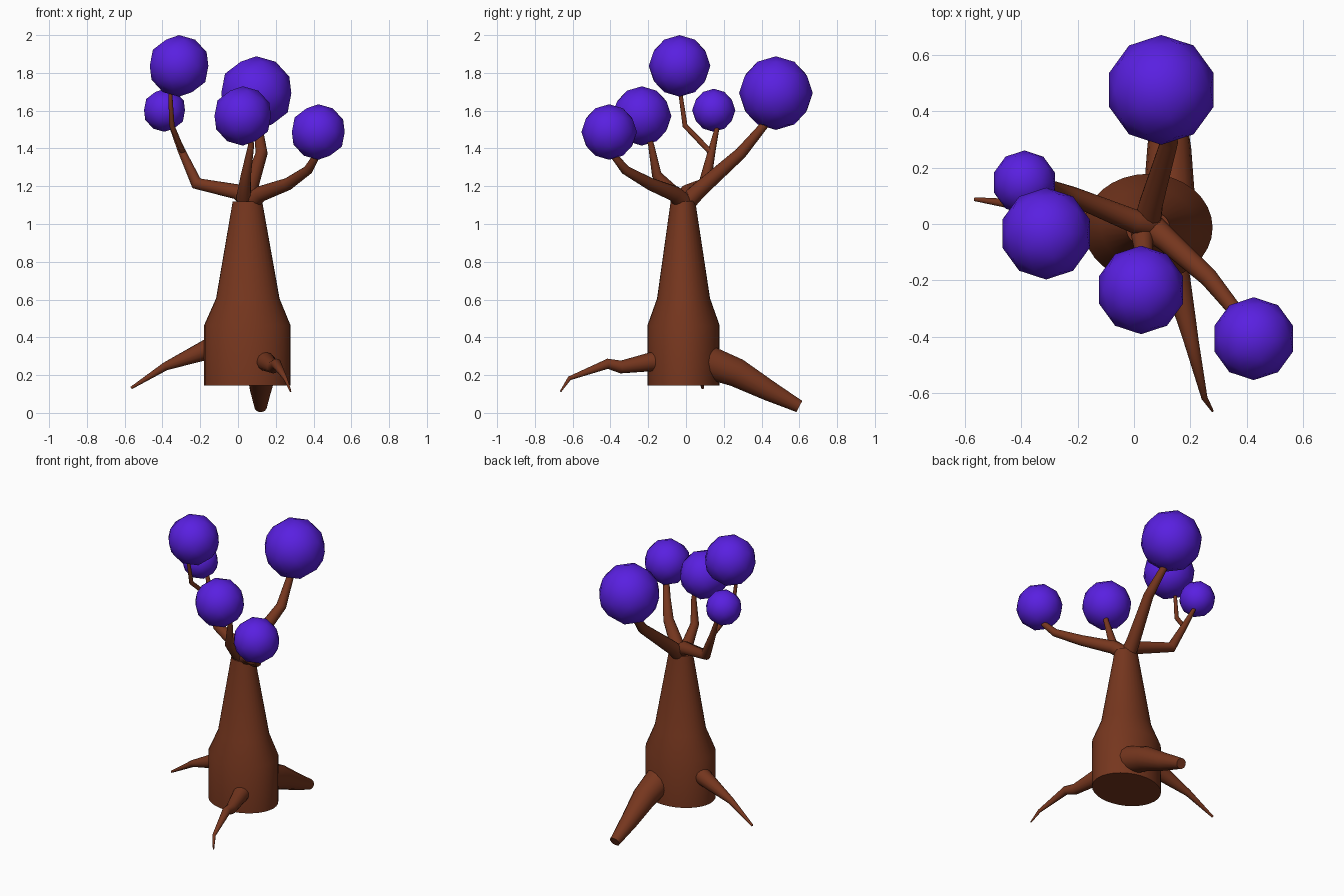
import bpy, bmesh, math
from mathutils import Vector


def material(name, color):
    m = bpy.data.materials.new(name)
    m.diffuse_color = color
    return m


BARK = material("bark", (0.18, 0.037, 0.013, 1))
LEAF = material("foliage", (0.10, 0.014, 0.75, 1))


def finish(bm, name, mat, angle):
    bmesh.ops.recalc_face_normals(bm, faces=bm.faces)
    me = bpy.data.meshes.new(name)
    bm.to_mesh(me)
    bm.free()
    me.materials.append(mat)
    ob = bpy.data.objects.new(name, me)
    bpy.context.collection.objects.link(ob)
    bpy.ops.object.select_all(action='DESELECT')
    ob.select_set(True)
    bpy.context.view_layer.objects.active = ob
    bpy.ops.object.shade_smooth_by_angle(angle=math.radians(angle))


def limb(name, path, sides=14, squash=1.0):
    """Tapered tube through (x, y, z, radius) points, capped at both ends."""
    pts = [Vector(p[:3]) for p in path]
    segs = [(b - a).normalized() for a, b in zip(pts, pts[1:])]
    bm = bmesh.new()
    rings, prev, q = [], Vector((0, 0, 1)), None
    for i, p in enumerate(pts):
        t = (segs[max(i - 1, 0)] + segs[min(i, len(segs) - 1)]).normalized()
        turn = prev.rotation_difference(t)
        q = turn @ q if q else turn
        prev, r = t, path[i][3]
        ring = []
        for k in range(sides):
            a = math.tau * k / sides
            ring.append(bm.verts.new(p + q @ Vector((r * math.cos(a), r * squash * math.sin(a), 0))))
        rings.append(ring)
    for a, b in zip(rings, rings[1:]):
        for k in range(sides):
            n = (k + 1) % sides
            bm.faces.new((a[k], a[n], b[n], b[k]))
    bm.faces.new(rings[0])
    bm.faces.new(rings[-1])
    finish(bm, name, BARK, 50)


# Trunk: oval, straight foot then tapering
limb("trunk", [(0.05, -0.013, 0.145, 0.229), (0.05, -0.013, 0.463, 0.229),
               (0.052, -0.013, 0.606, 0.168), (0.05, -0.016, 1.12, 0.078)],
     sides=32, squash=0.835)

# Roots
limb("left_root", [(-0.02, 0.03, 0.40, 0.07), (-0.177, 0.04, 0.33, 0.052),
                   (-0.385, 0.065, 0.246, 0.022), (-0.565, 0.088, 0.132, 0.007)])
limb("front_root", [(0.12, -0.08, 0.27, 0.056), (0.15, -0.19, 0.27, 0.05),
                    (0.187, -0.345, 0.243, 0.034), (0.203, -0.415, 0.26, 0.027),
                    (0.25, -0.617, 0.183, 0.011), (0.279, -0.664, 0.113, 0.004)])
limb("back_root", [(0.125, 0.06, 0.29, 0.094), (0.125, 0.27, 0.212, 0.078),
                   (0.12, 0.44, 0.117, 0.056), (0.12, 0.60, 0.034, 0.034)])

# Branches
limb("left_branch", [(0.06, 0.0, 1.12, 0.05), (0.0, 0.01, 1.17, 0.042),
                     (-0.22, 0.10, 1.215, 0.033), (-0.30, 0.137, 1.39, 0.02),
                     (-0.35, 0.165, 1.51, 0.012), (-0.385, 0.155, 1.60, 0.008)])
limb("left_twig", [(-0.29, 0.135, 1.375, 0.015), (-0.35, -0.005, 1.52, 0.014),
                   (-0.358, -0.028, 1.68, 0.011), (-0.345, -0.03, 1.76, 0.008)])
limb("back_branch", [(0.045, -0.01, 1.10, 0.05), (0.06, 0.07, 1.18, 0.043),
                     (0.125, 0.29, 1.375, 0.032), (0.105, 0.42, 1.53, 0.022),
                     (0.10, 0.46, 1.62, 0.016)])
limb("front_branch", [(0.035, -0.01, 1.10, 0.045), (0.03, -0.05, 1.15, 0.038),
                      (0.042, -0.155, 1.26, 0.027), (0.07, -0.185, 1.42, 0.016),
                      (0.05, -0.22, 1.53, 0.011)])
limb("right_branch", [(0.06, -0.01, 1.11, 0.05), (0.12, -0.06, 1.16, 0.042),
                      (0.265, -0.19, 1.212, 0.033), (0.37, -0.32, 1.285, 0.025),
                      (0.415, -0.38, 1.36, 0.019), (0.42, -0.40, 1.43, 0.013)])

# Foliage balls
BALLS = {
    "back": (0.097, 0.476, 1.693, 0.195),
    "top_left": (-0.312, -0.034, 1.837, 0.163),
    "small_left": (-0.389, 0.147, 1.602, 0.114),
    "front": (0.025, -0.234, 1.572, 0.157),
    "right": (0.425, -0.407, 1.487, 0.147),
}
for name, (x, y, z, r) in BALLS.items():
    bm = bmesh.new()
    bmesh.ops.create_icosphere(bm, subdivisions=2, radius=r)
    bmesh.ops.translate(bm, verts=bm.verts, vec=(x, y, z))
    finish(bm, name + "_foliage", LEAF, 60)
